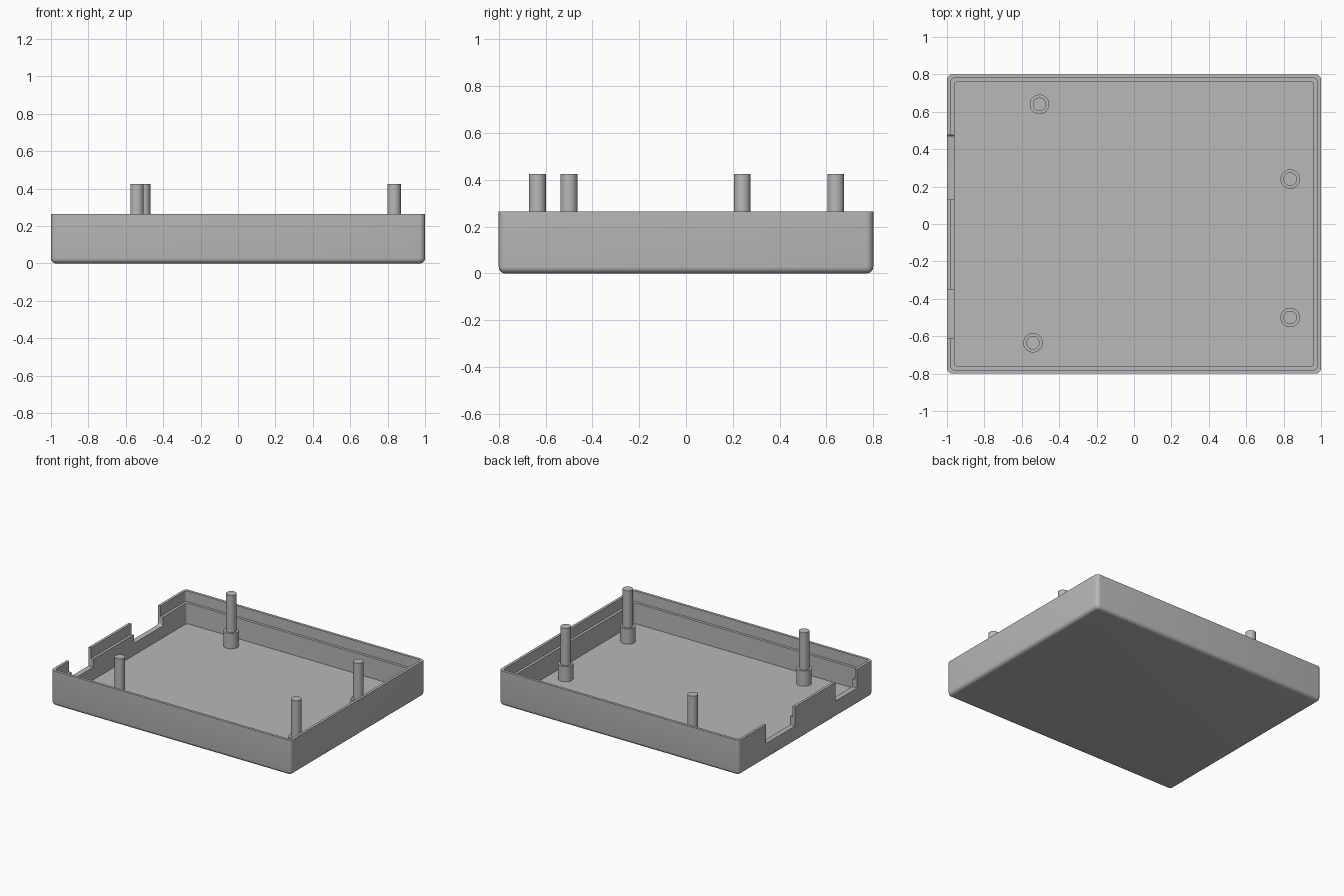
import bpy, bmesh
from math import sin, cos, pi, radians

cube = bpy.data.objects.get("Cube")
if cube:
    bpy.data.objects.remove(cube, do_unlink=True)

HALF_X, HALF_Y, HEIGHT = 1.0, 0.8, 0.265
FLOOR, LEDGE, PIN_TOP, BOSS_TOP = 0.03, 0.185, 0.425, 0.145

grey = bpy.data.materials.new("plain_grey")
grey.use_nodes = True
colour = (0.48, 0.48, 0.48, 1)
grey.diffuse_color = colour
grey.node_tree.nodes["Principled BSDF"].inputs["Base Color"].default_value = colour


def make_object(name, bm):
    bmesh.ops.recalc_face_normals(bm, faces=bm.faces)
    mesh = bpy.data.meshes.new(name)
    bm.to_mesh(mesh)
    bm.free()
    mesh.materials.append(grey)
    obj = bpy.data.objects.new(name, mesh)
    bpy.context.collection.objects.link(obj)
    return obj


def activate(obj):
    bpy.ops.object.select_all(action='DESELECT')
    obj.select_set(True)
    bpy.context.view_layer.objects.active = obj


def smooth(obj):
    activate(obj)
    bpy.ops.object.shade_smooth_by_angle(angle=radians(35))


def rounded_ring(bm, inset, z, radius, steps=5):
    """Loop of vertices around a rounded rectangle."""
    cx, cy = HALF_X - inset - radius, HALF_Y - inset - radius
    ring = []
    for i, (sx, sy) in enumerate([(1, 1), (-1, 1), (-1, -1), (1, -1)]):
        for k in range(steps + 1):
            a = (i + k / steps) * pi / 2
            ring.append(bm.verts.new((sx * cx + radius * cos(a),
                                      sy * cy + radius * sin(a), z)))
    return ring


# Tray: rounded underside, outer wall, rim, inner ledge and floor
FILLET, CORNER = 0.028, 0.03
sections = []
for k in range(6):
    a = k / 5 * pi / 2
    inset = FILLET * (1 - sin(a))
    sections.append((inset, FILLET * (1 - cos(a)), CORNER - inset))
sections += [(0, HEIGHT, CORNER), (0.02, HEIGHT, 0.02), (0.02, LEDGE, 0.02),
             (0.04, LEDGE, 0.015), (0.04, FLOOR, 0.015)]
bm = bmesh.new()
rings = [rounded_ring(bm, *s) for s in sections]
for low, high in zip(rings, rings[1:]):
    n = len(low)
    for i in range(n):
        j = (i + 1) % n
        bm.faces.new((low[i], low[j], high[j], high[i]))
bm.faces.new(rings[0])
bm.faces.new(rings[-1])
tray = make_object("tray", bm)


# Connector openings in the -x wall
def cut_opening(y0, y1, bottom, round_corner):
    profile = [(y1, 0.4), (y0, 0.4), (y0, bottom)]
    if round_corner:
        profile += [(y1 - round_corner * (1 - sin(k * pi / 8)),
                     bottom + round_corner * (1 - cos(k * pi / 8)))
                    for k in range(5)]
    else:
        profile.append((y1, bottom))
    bm = bmesh.new()
    face = bm.faces.new([bm.verts.new((-1.1, y, z)) for y, z in profile])
    out = bmesh.ops.extrude_face_region(bm, geom=[face])
    moved = [v for v in out["geom"] if isinstance(v, bmesh.types.BMVert)]
    bmesh.ops.translate(bm, verts=moved, vec=(0.2, 0, 0))
    cutter = make_object("opening_cutter", bm)
    cutter.hide_render = True
    mod = tray.modifiers.new("opening", 'BOOLEAN')
    mod.operation, mod.solver, mod.object = 'DIFFERENCE', 'EXACT', cutter
    activate(tray)
    bpy.ops.object.modifier_apply(modifier=mod.name)
    bpy.data.objects.remove(cutter, do_unlink=True)


cut_opening(0.13, 0.475, 0.12, 0.015)
cut_opening(-0.61, -0.35, 0.125, 0)
smooth(tray)


# Mounting posts: a wide boss with a slim pin on top
def cylinder(name, x, y, radius, z0, z1):
    bpy.ops.mesh.primitive_cylinder_add(vertices=40, radius=radius, depth=z1 - z0,
                                        location=(x, y, (z0 + z1) / 2))
    obj = bpy.context.object
    obj.name = name
    obj.data.materials.append(grey)
    smooth(obj)


posts = {"back_right": (-0.505, 0.64), "back_left": (0.835, 0.24),
         "front_left": (0.835, -0.5), "front_right": (-0.54, -0.635)}
for place, (x, y) in posts.items():
    cylinder(place + "_boss", x, y, 0.052, FLOOR - 0.01, BOSS_TOP)
    cylinder(place + "_pin", x, y, 0.036, BOSS_TOP - 0.01, PIN_TOP)
